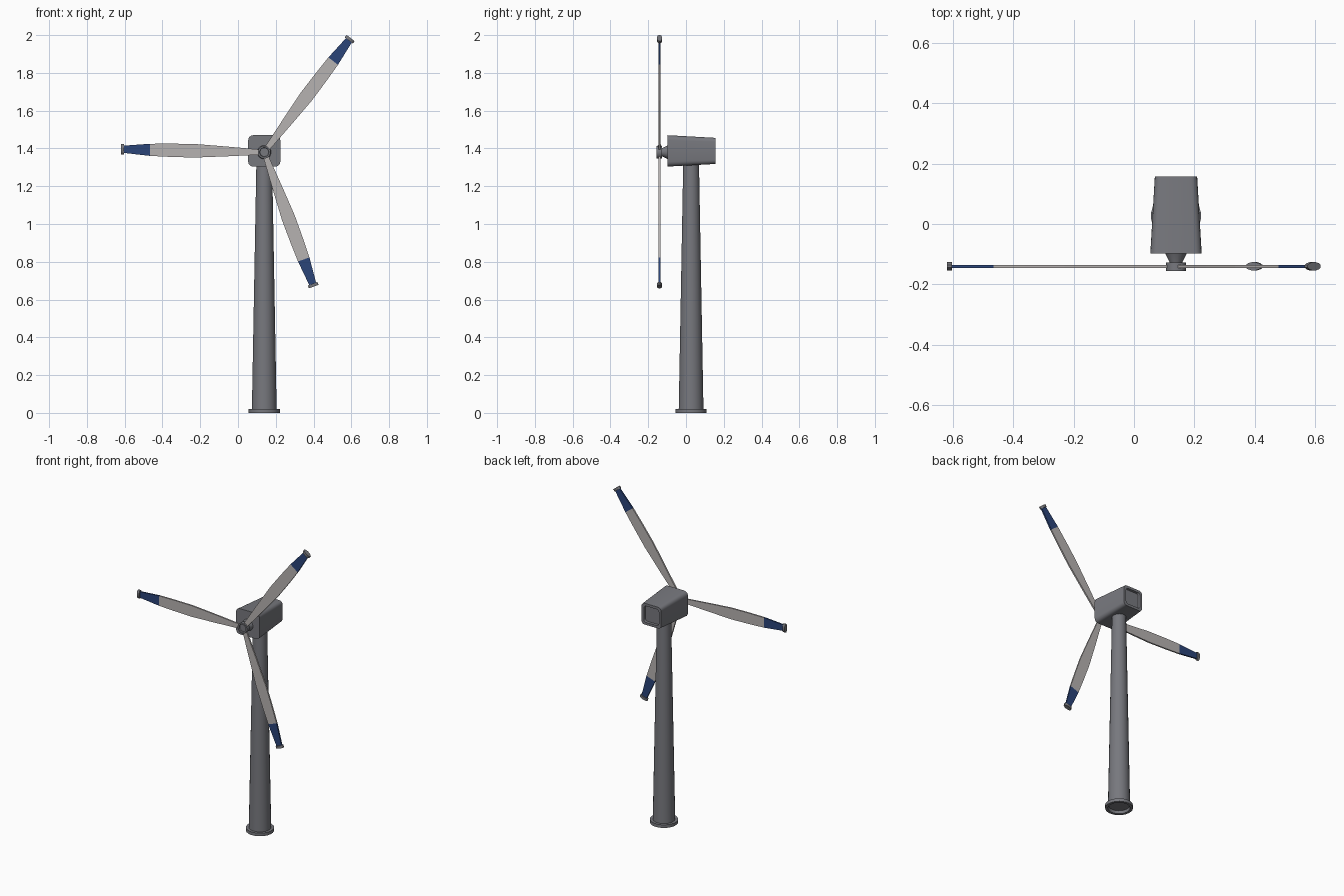
import bpy, bmesh, math
from mathutils import Vector

if "Cube" in bpy.data.objects:
    bpy.data.objects.remove(bpy.data.objects["Cube"])


def material(name, rgb):
    m = bpy.data.materials.new(name)
    m.diffuse_color = (*rgb, 1)
    m.use_nodes = True
    m.node_tree.nodes["Principled BSDF"].inputs["Base Color"].default_value = m.diffuse_color
    return m


GREY = material("steel grey", (0.185, 0.188, 0.208))
PALE = material("pale blade grey", (0.47, 0.445, 0.44))
BLUE = material("navy blue", (0.024, 0.058, 0.19))

CX, CY = 0.139, 0.027               # tower axis
HUB = Vector((CX, -0.14, 1.38))     # rotor centre


def loft(name, rings, mats, smooth=True, pick=None):
    """Skin a list of equal-sized point rings and cap both ends."""
    bm = bmesh.new()
    vs = [[bm.verts.new(p) for p in ring] for ring in rings]
    n = len(vs[0])
    for a, b in zip(vs, vs[1:]):
        for i in range(n):
            j = (i + 1) % n
            bm.faces.new((a[i], a[j], b[j], b[i]))
    bm.faces.new(vs[0])
    bm.faces.new(vs[-1])
    bmesh.ops.recalc_face_normals(bm, faces=bm.faces)
    if pick:
        for f in bm.faces:
            f.material_index = pick(f.calc_center_median())
    me = bpy.data.meshes.new(name)
    bm.to_mesh(me)
    bm.free()
    for m in mats:
        me.materials.append(m)
    ob = bpy.data.objects.new(name, me)
    bpy.context.collection.objects.link(ob)
    if smooth:
        bpy.context.view_layer.objects.active = ob
        ob.select_set(True)
        bpy.ops.object.shade_smooth_by_angle(angle=math.radians(32))
        ob.select_set(False)
    return ob


def ellipse(c, u, v, n):
    """Ring of n points around c, spanned by half axes u and v."""
    return [c + u * math.cos(2 * math.pi * (i + 0.5) / n)
            + v * math.sin(2 * math.pi * (i + 0.5) / n) for i in range(n)]


def rounded_rect(y, zc, hw, hh, r, seg=4):
    pts = []
    for k, (sx, sz) in enumerate(((1, 1), (-1, 1), (-1, -1), (1, -1))):
        for i in range(seg + 1):
            a = math.pi / 2 * (k + i / seg)
            pts.append(Vector((CX + sx * (hw - r) + r * math.cos(a), y,
                               zc + sz * (hh - r) + r * math.sin(a))))
    return pts


X, Y, Z = Vector((1, 0, 0)), Vector((0, 1, 0)), Vector((0, 0, 1))


def turned(name, base, axis, u, v, profile, n):
    """Turned part from (distance, radius) pairs along an axis."""
    return loft(name, [ellipse(base + axis * d, u * r, v * r, n)
                       for d, r in profile], [GREY])


# Tower and foot flange (recessed underneath)
foot = Vector((CX, CY, 0))
turned("tower", foot, Z, X, Y, [(0.019, 0.066), (1.33, 0.042)], 24)
turned("foot_flange", foot, Z, X, Y,
       [(0.018, 0.062), (0.0, 0.066), (0.0, 0.083), (0.02, 0.083), (0.02, 0.06)], 24)

# Nacelle, tapering to the rear, with a recessed rear panel
loft("nacelle", [rounded_rect(-0.097, 1.387, 0.085, 0.083, 0.026),
                 rounded_rect(0.157, 1.387, 0.070, 0.069, 0.021),
                 rounded_rect(0.157, 1.387, 0.054, 0.053, 0.017),
                 rounded_rect(0.143, 1.387, 0.052, 0.051, 0.016)], [GREY])

# Shaft cone and hub with a dished front
turned("shaft_cone", HUB, Y, X, Z, [(0.0, 0.018), (0.012, 0.021), (0.046, 0.038)], 16)
turned("hub", HUB, Y, X, Z,
       [(0.012, 0.034), (-0.015, 0.034), (-0.015, 0.025), (-0.008, 0.023)], 16)

# Blades: flat tapered boards with navy ends and oval tip caps
PROFILE = [(0.025, 0.014), (0.2, 0.026), (0.37, 0.036), (0.5, 0.035),
           (0.605, 0.032), (0.745, 0.019)]
for k, deg in enumerate((52.9, 178.8, 290.2), 1):
    a = math.radians(deg)
    d = Vector((math.cos(a), 0, math.sin(a)))
    w = Vector((-math.sin(a), 0, math.cos(a)))
    rings = [[HUB + d * r + w * (s * hw) + Y * (t * 0.005)
              for s, t in ((-1, -1), (1, -1), (1, 1), (-1, 1))] for r, hw in PROFILE]
    loft(f"blade_{k}", rings, [PALE, BLUE], smooth=False,
         pick=lambda c, d=d: int((c - HUB).dot(d) > 0.61))
    loft(f"tip_cap_{k}", [ellipse(HUB + d * r, w * 0.028, Y * 0.014, 12)
                          for r in (0.742, 0.758)], [GREY])
